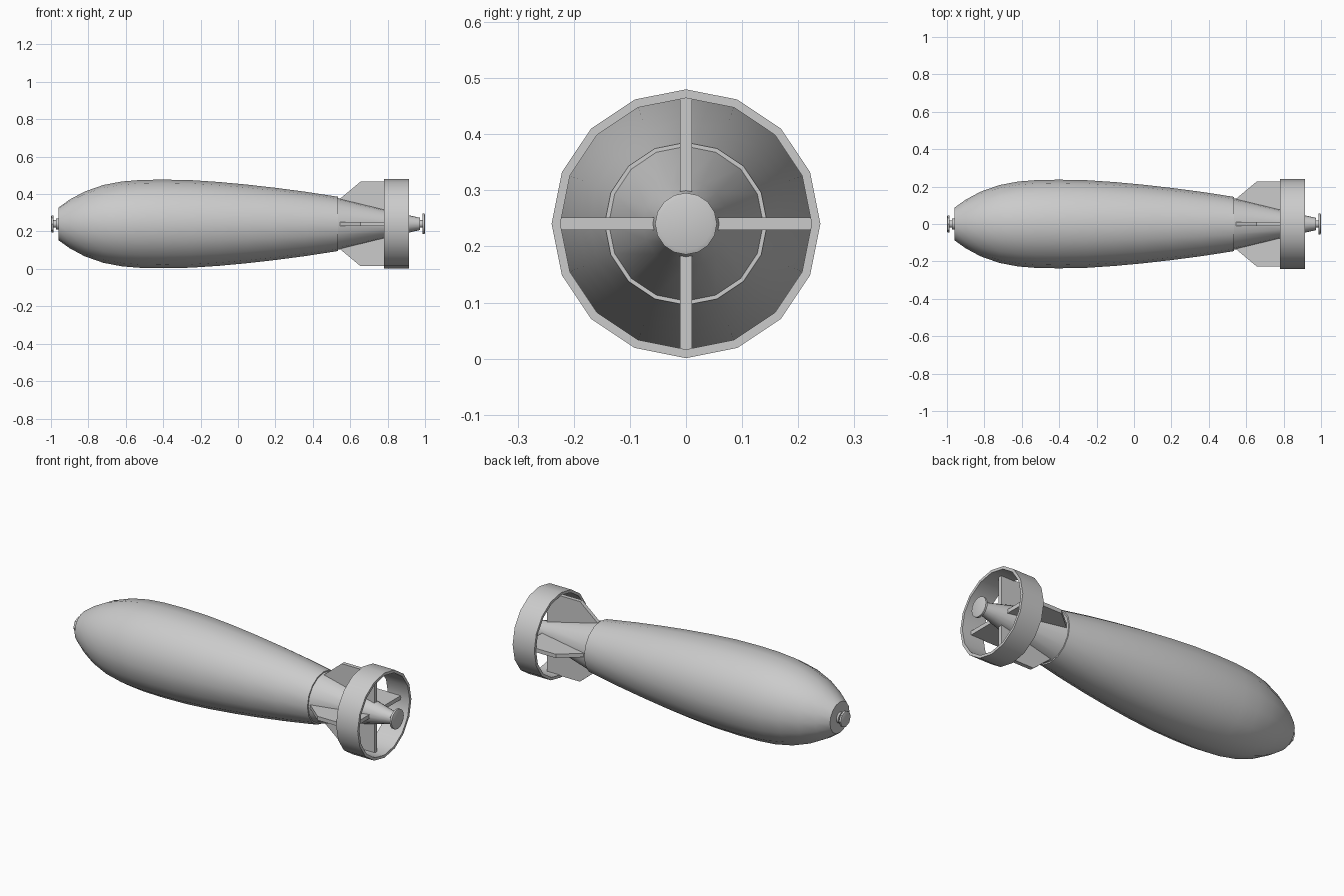
import bpy, bmesh, math
from mathutils import Matrix

cube = bpy.data.objects.get("Cube")
if cube:
    bpy.data.objects.remove(cube, do_unlink=True)

AXIS_Z = 0.2405
SIDES = 16

grey = bpy.data.materials.new("plain grey")
grey.use_nodes = True
GREY = (0.6, 0.6, 0.6, 1)
grey.diffuse_color = GREY
grey.node_tree.nodes["Principled BSDF"].inputs["Base Color"].default_value = GREY


def finish(name, bm, smooth=True):
    bmesh.ops.recalc_face_normals(bm, faces=bm.faces)
    mesh = bpy.data.meshes.new(name)
    bm.to_mesh(mesh)
    bm.free()
    mesh.materials.append(grey)
    ob = bpy.data.objects.new(name, mesh)
    ob.location.z = AXIS_Z
    bpy.context.collection.objects.link(ob)
    if smooth:
        bpy.ops.object.select_all(action='DESELECT')
        ob.select_set(True)
        bpy.context.view_layer.objects.active = ob
        bpy.ops.object.shade_smooth_by_angle(angle=math.radians(32))
    return ob


def lathe(name, profile, closed=False, sides=SIDES):
    """Revolve (x, radius) points about the long axis; open profiles get end caps."""
    bm = bmesh.new()
    rings = []
    for x, r in profile:
        angles = [2 * math.pi * i / sides for i in range(sides)]
        rings.append([bm.verts.new((x, r * math.cos(a), r * math.sin(a))) for a in angles])
    pairs = list(zip(rings, rings[1:]))
    if closed:
        pairs.append((rings[-1], rings[0]))
    else:
        bm.faces.new(rings[0])
        bm.faces.new(rings[-1])
    for a, b in pairs:
        for i in range(sides):
            j = (i + 1) % sides
            bm.faces.new((a[i], a[j], b[j], b[i]))
    return finish(name, bm)


# Streamlined main body
lathe("body", [(-0.96, 0.087), (-0.9, 0.13), (-0.82, 0.173), (-0.72, 0.208),
               (-0.62, 0.227), (-0.52, 0.235), (-0.4, 0.237), (-0.25, 0.234),
               (-0.1, 0.224), (0.05, 0.21), (0.2, 0.193), (0.36, 0.172), (0.535, 0.145)])

# Tapering tail cone and end plates
lathe("tail_cone", [(0.53, 0.139), (0.785, 0.077), (0.915, 0.046), (0.972, 0.033)])
lathe("tail_spindle", [(0.965, 0.02), (0.988, 0.02)])
lathe("tail_cap", [(0.986, 0.055), (0.997, 0.055), (1.0, 0.047)])
lathe("nose_collar", [(-0.972, 0.03), (-0.955, 0.03)])
lathe("nose_spindle", [(-0.99, 0.02), (-0.965, 0.02)])
lathe("nose_cap", [(-1.0, 0.038), (-0.997, 0.045), (-0.986, 0.045)], sides=8)

# Open ring around the fins
lathe("tail_ring", [(0.78, 0.2395), (0.915, 0.2395), (0.915, 0.224), (0.78, 0.224)], closed=True)

# Four fins joining the cone to the ring
OUTLINE = [(0.54, 0.13), (0.655, 0.226), (0.86, 0.226), (0.86, 0.05), (0.7, 0.08)]
HALF = 0.011
for k, side in enumerate(("left", "top", "right", "bottom")):
    bm = bmesh.new()
    face = bm.faces.new([bm.verts.new((x, -HALF, r)) for x, r in OUTLINE])
    grown = bmesh.ops.extrude_face_region(bm, geom=[face])["geom"]
    verts = [v for v in grown if isinstance(v, bmesh.types.BMVert)]
    bmesh.ops.translate(bm, verts=verts, vec=(0, 2 * HALF, 0))
    bmesh.ops.rotate(bm, verts=bm.verts, matrix=Matrix.Rotation(k * math.pi / 2, 3, 'X'))
    finish(("top", "front", "bottom", "back")[k] + "_fin", bm, smooth=False)
